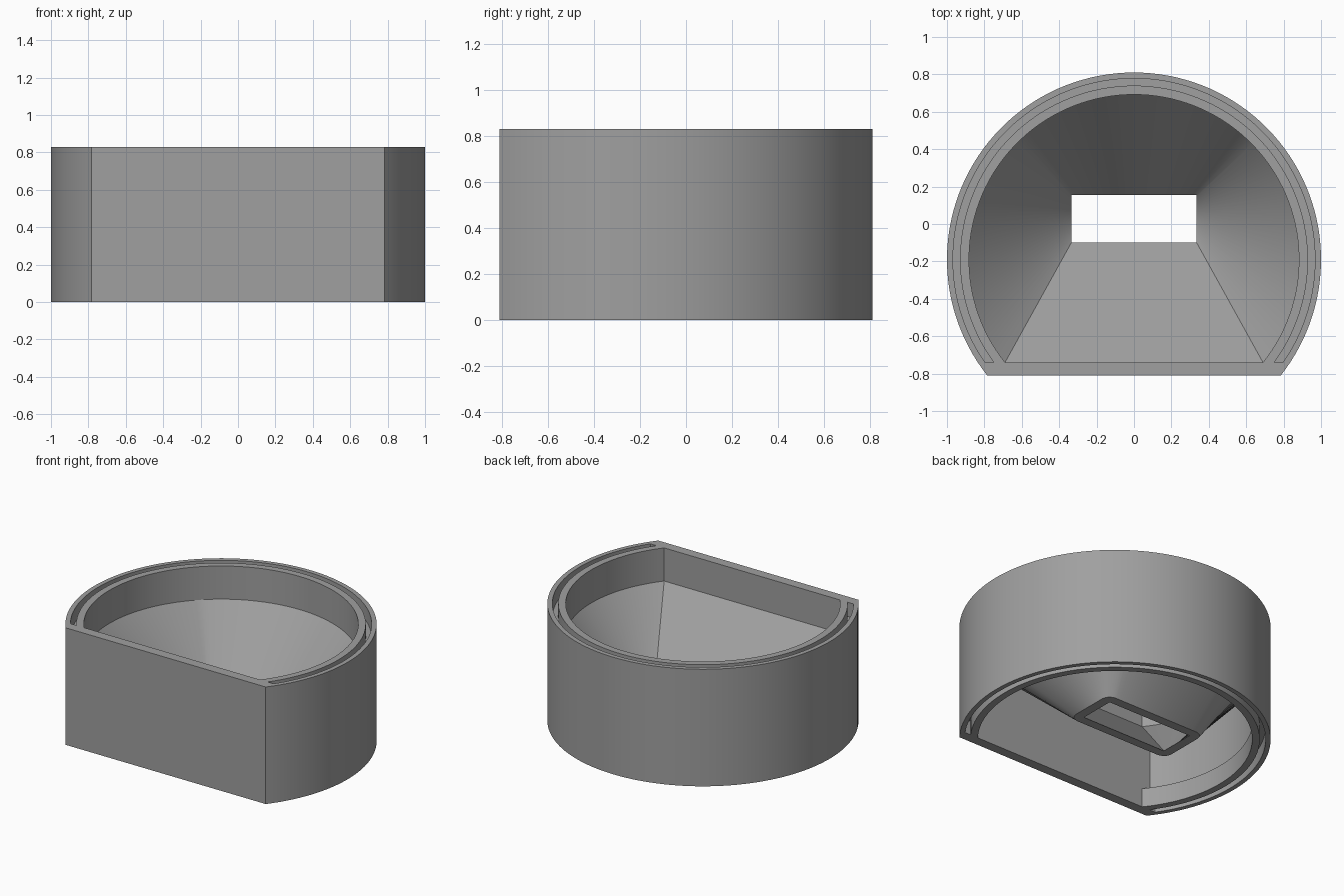
import bpy, bmesh, math

if "Cube" in bpy.data.objects:
    bpy.data.objects.remove(bpy.data.objects["Cube"])

CY = -0.19            # centre of the round wall
HEIGHT = 0.83
N = 32                # segments per third of the arc
FRONT_IN = -0.74      # inner face of the flat front wall
FRONT_OUT = -0.81


def d_ring(r, front, z):
    """D-shaped loop: arc from the right front corner round to the left one."""
    a0 = math.asin((front - CY) / r)
    sweep = math.pi - 2 * a0
    return [(r * math.cos(a0 + sweep * i / (3 * N)),
             CY + r * math.sin(a0 + sweep * i / (3 * N)), z)
            for i in range(3 * N + 1)]


def rect_ring(off, z):
    """Spout rectangle, grown by off with rounded corners, matched to d_ring."""
    x, y0, y1 = 0.335, -0.10, 0.155
    corners = [(x, y0), (x, y1), (-x, y1), (-x, y0)]
    m = 0.15 if off else 0.0
    pts = []
    for i in range(3 * N + 1):
        k = min(i // N, 2)
        t = i / N - k
        s = min(max((t - m) / (1 - 2 * m), 0), 1)
        ang = 90 * k
        if m and t < m:
            ang -= (90 if k == 0 else 45) * (1 - t / m)
        elif m and t > 1 - m:
            ang += (90 if k == 2 else 45) * (t - 1 + m) / m
        a, b = corners[k], corners[k + 1]
        pts.append((a[0] + (b[0] - a[0]) * s + off * math.cos(math.radians(ang)),
                    a[1] + (b[1] - a[1]) * s + off * math.sin(math.radians(ang)), z))
    return pts


def loft(name, rings):
    """Join the loops in order, last back to first, into a closed solid."""
    bm = bmesh.new()
    loops = [[bm.verts.new(p) for p in ring] for ring in rings]
    for j, a in enumerate(loops):
        b = loops[(j + 1) % len(loops)]
        for i in range(len(a)):
            k = (i + 1) % len(a)
            bm.faces.new((a[i], a[k], b[k], b[i]))
    bmesh.ops.recalc_face_normals(bm, faces=bm.faces)
    mesh = bpy.data.meshes.new(name)
    bm.to_mesh(mesh)
    bm.free()
    obj = bpy.data.objects.new(name, mesh)
    bpy.context.collection.objects.link(obj)
    return obj


def slot_cutter(name, z0, z1):
    """Curved groove bar that stops at the front wall."""
    bm = bmesh.new()
    sections = [d_ring(r, FRONT_IN, z)
                for r, z in ((0.93, z0), (0.968, z0), (0.968, z1), (0.93, z1))]
    loops = [[bm.verts.new(p) for p in s] for s in sections]
    for j in range(4):
        a, b = loops[j], loops[(j + 1) % 4]
        for i in range(3 * N):
            bm.faces.new((a[i], a[i + 1], b[i + 1], b[i]))
    for end in (0, -1):
        bm.faces.new([l[end] for l in loops])
    bmesh.ops.recalc_face_normals(bm, faces=bm.faces)
    mesh = bpy.data.meshes.new(name)
    bm.to_mesh(mesh)
    bm.free()
    obj = bpy.data.objects.new(name, mesh)
    bpy.context.collection.objects.link(obj)
    obj.hide_render = True
    return obj


# housing with the funnel inside and a thin-walled cavity below
housing = loft("funnel_housing", [
    d_ring(1.0, FRONT_OUT, 0),
    d_ring(1.0, FRONT_OUT, HEIGHT),
    d_ring(0.882, FRONT_IN, HEIGHT),
    d_ring(0.882, FRONT_IN, 0.595),
    rect_ring(0, 0),
    rect_ring(0.065, 0),
    d_ring(0.935, FRONT_IN, 0.55),
    d_ring(0.935, FRONT_IN, 0.17),
    d_ring(0.92, FRONT_IN, 0.145),
    d_ring(0.882, FRONT_IN, 0.135),
    d_ring(0.882, FRONT_IN, 0),
])

# grooves in the top and bottom rims
cutters = [slot_cutter("top_slot_cutter", HEIGHT - 0.1, HEIGHT + 0.05),
           slot_cutter("bottom_slot_cutter", -0.05, 0.1)]
bpy.context.view_layer.objects.active = housing
housing.select_set(True)
for c in cutters:
    mod = housing.modifiers.new("slot", 'BOOLEAN')
    mod.operation = 'DIFFERENCE'
    mod.solver = 'EXACT'
    mod.object = c
    bpy.ops.object.modifier_apply(modifier=mod.name)
for c in cutters:
    bpy.data.objects.remove(c)

# plain grey plastic
grey = bpy.data.materials.new("grey")
grey.diffuse_color = (0.35, 0.35, 0.35, 1)
grey.use_nodes = True
grey.node_tree.nodes["Principled BSDF"].inputs["Base Color"].default_value = grey.diffuse_color
housing.data.materials.clear()
housing.data.materials.append(grey)
for p in housing.data.polygons:
    p.material_index = 0
bpy.ops.object.shade_smooth_by_angle(angle=math.radians(30))
